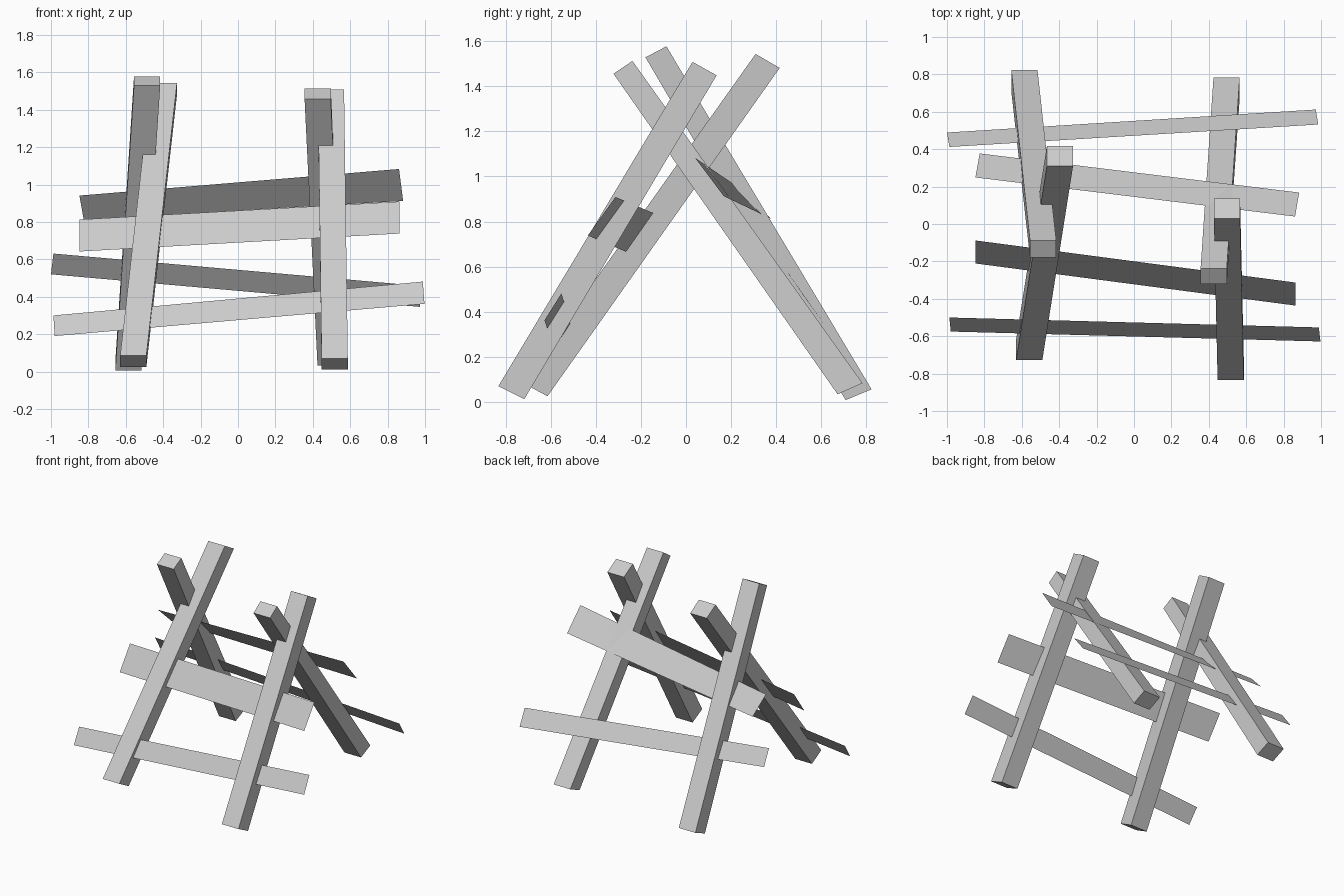
import bpy
import bmesh

cube = bpy.data.objects.get("Cube")
if cube:
    bpy.data.objects.remove(cube, do_unlink=True)

grey = bpy.data.materials.new("plain_grey")
grey.use_nodes = True
grey.diffuse_color = (0.6, 0.6, 0.6, 1)
grey.node_tree.nodes["Principled BSDF"].inputs["Base Color"].default_value = (0.6, 0.6, 0.6, 1)


def finish(name, bm):
    bmesh.ops.recalc_face_normals(bm, faces=bm.faces)
    mesh = bpy.data.meshes.new(name)
    bm.to_mesh(mesh)
    bm.free()
    mesh.materials.append(grey)
    bpy.context.collection.objects.link(bpy.data.objects.new(name, mesh))


def beam(name, foot, top):
    """Square timber; each end is (centre x, outer (y, z), inner (y, z))."""
    half = 0.07
    bm = bmesh.new()
    rings = []
    for x, outer, inner in (foot, top):
        rings.append([bm.verts.new((x + dx, *yz)) for dx, yz in
                      ((-half, outer), (half, outer), (half, inner), (-half, inner))])
    a, b = rings
    bm.faces.new(a)
    bm.faces.new(b)
    for i in range(4):
        j = (i + 1) % 4
        bm.faces.new((a[i], a[j], b[j], b[i]))
    finish(name, bm)


def plank(name, *corners):
    """Flat board with no thickness."""
    bm = bmesh.new()
    bm.faces.new([bm.verts.new(c) for c in corners])
    bm.normal_update()
    finish(name, bm)


# Crossed legs
beam("front_left_leg", (0.517, (-0.833, 0.069), (-0.718, 0.011)),
     (0.497, (0.029, 1.509), (0.136, 1.449)))
beam("front_right_leg", (-0.56, (-0.727, 0.085), (-0.615, 0.024)),
     (-0.396, (0.309, 1.544), (0.416, 1.482)))
beam("back_left_leg", (0.495, (0.784, 0.082), (0.673, 0.033)),
     (0.426, (-0.238, 1.513), (-0.322, 1.456)))
beam("back_right_leg", (-0.586, (0.824, 0.055), (0.709, 0.007)),
     (-0.486, (-0.087, 1.578), (-0.18, 1.529)))

# Cross planks running through the legs
plank("front_upper_plank", (-0.848, -0.088, 0.813), (-0.848, -0.211, 0.642),
      (0.863, -0.436, 0.738), (0.863, -0.313, 0.909))
plank("front_lower_plank", (-0.987, -0.5, 0.3), (-0.98, -0.575, 0.19),
      (0.997, -0.628, 0.362), (0.988, -0.553, 0.481))
plank("back_upper_plank", (-0.848, 0.249, 0.941), (-0.825, 0.377, 0.813),
      (0.883, 0.168, 0.912), (0.861, 0.04, 1.083))
plank("back_lower_plank", (-0.987, 0.412, 0.631), (-1.0, 0.489, 0.52),
      (0.972, 0.612, 0.346), (0.985, 0.532, 0.457))
